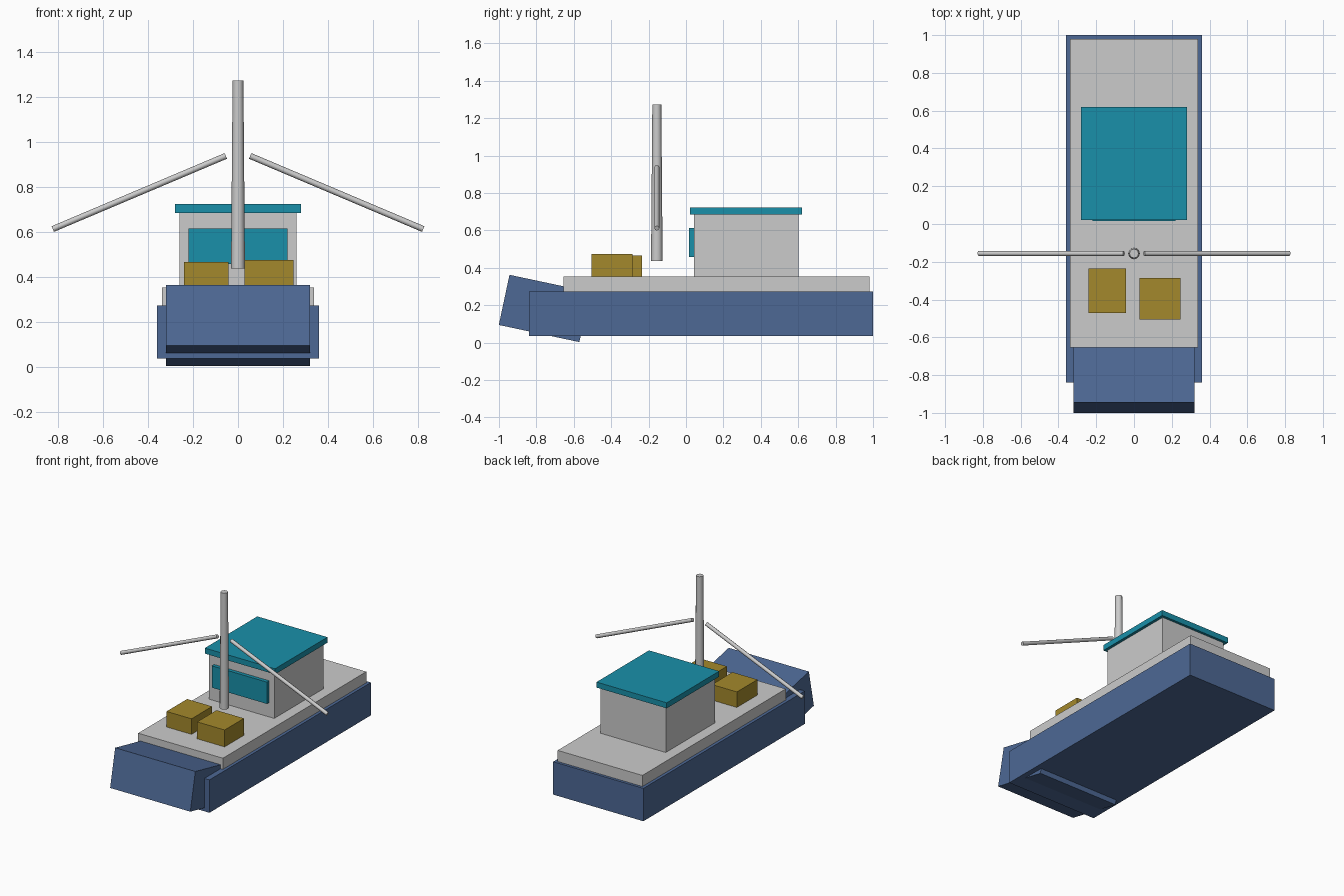
import bpy
from math import radians
from mathutils import Vector

if "Cube" in bpy.data.objects:
    bpy.data.objects.remove(bpy.data.objects["Cube"])


def material(name, rgb):
    m = bpy.data.materials.new(name)
    m.diffuse_color = (*rgb, 1)
    m.use_nodes = True
    m.node_tree.nodes["Principled BSDF"].inputs["Base Color"].default_value = m.diffuse_color
    return m


blue = material("hull_blue", (0.075, 0.14, 0.30))
teal = material("teal", (0.01, 0.28, 0.40))
ochre = material("ochre", (0.37, 0.25, 0.025))


def box(name, x, y, z, mat=None, tilt=0):
    """Box given by its (min, max) range on each axis, tilted about x."""
    centre = [(a + b) / 2 for a, b in (x, y, z)]
    bpy.ops.mesh.primitive_cube_add(size=1, location=centre)
    o = bpy.context.object
    o.name = name
    o.scale = [b - a for a, b in (x, y, z)]
    bpy.ops.object.transform_apply(location=False, rotation=False, scale=True)
    o.rotation_euler.x = radians(tilt)
    if mat:
        o.data.materials.append(mat)
    return o


def pole(name, start, end, r1, r2, sides):
    """Tapered round pole between two points."""
    a, b = Vector(start), Vector(end)
    bpy.ops.mesh.primitive_cone_add(vertices=sides, radius1=r1, radius2=r2,
                                    depth=(b - a).length, location=(a + b) / 2)
    o = bpy.context.object
    o.name = name
    o.rotation_euler = (b - a).to_track_quat('Z', 'Y').to_euler()
    bpy.ops.object.shade_smooth_by_angle(angle=radians(50))
    return o


# Hull with tilted bow block and deck
box("hull", (-0.36, 0.36), (-0.84, 1.0), (0.036, 0.273), blue)
box("bow", (-0.32, 0.32), (-0.977, -0.537), (0.046, 0.320), blue, tilt=-12)
box("deck", (-0.338, 0.338), (-0.655, 0.98), (0.273, 0.353))

# Wheelhouse
box("cabin", (-0.26, 0.26), (0.042, 0.602), (0.353, 0.684))
box("cabin_roof", (-0.28, 0.28), (0.022, 0.62), (0.684, 0.724), teal)
box("cabin_window", (-0.22, 0.22), (0.016, 0.046), (0.457, 0.614), teal)

# Deck crates
box("crate_left", (-0.241, -0.042), (-0.47, -0.236), (0.353, 0.465), ochre)
box("crate_right", (0.028, 0.247), (-0.505, -0.285), (0.353, 0.475), ochre)

# Mast and the two outrigger booms
MAST_Y = -0.156
pole("mast", (0, MAST_Y, 0.437), (0, MAST_Y, 1.273), 0.031, 0.024, 12)
for side, s in (("left", -1), ("right", 1)):
    pole("boom_" + side, (s * 0.054, MAST_Y, 0.937),
         (s * 0.823, MAST_Y, 0.612), 0.0135, 0.0135, 8)
